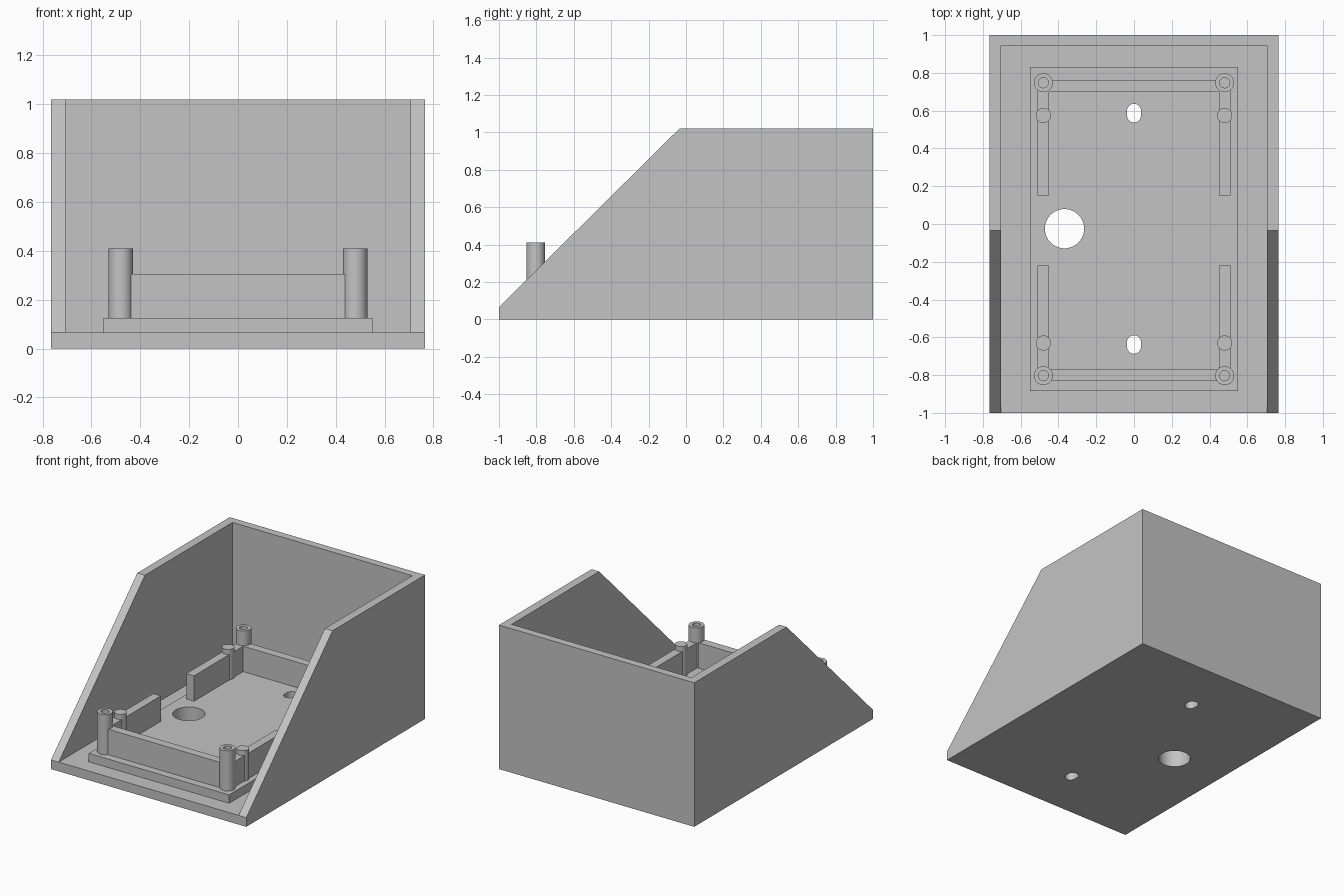
import bpy, bmesh, math
from mathutils import Vector

cube = bpy.data.objects.get("Cube")
if cube:
    bpy.data.objects.remove(cube, do_unlink=True)

GREY = (0.55, 0.55, 0.55, 1)
plastic = bpy.data.materials.new("grey plastic")
plastic.use_nodes = True
plastic.diffuse_color = GREY
plastic.node_tree.nodes["Principled BSDF"].inputs["Base Color"].default_value = GREY

HALF_W, WALL = 0.765, 0.06
FLOOR, PLINTH, RAIL, PEG, POST, TOP = 0.065, 0.125, 0.305, 0.34, 0.41, 1.02


def finish(name, bm):
    bmesh.ops.recalc_face_normals(bm, faces=bm.faces)
    mesh = bpy.data.meshes.new(name)
    bm.to_mesh(mesh)
    bm.free()
    mesh.materials.append(plastic)
    obj = bpy.data.objects.new(name, mesh)
    bpy.context.collection.objects.link(obj)
    return obj


def select(obj):
    bpy.ops.object.select_all(action='DESELECT')
    obj.select_set(True)
    bpy.context.view_layer.objects.active = obj


def smooth(obj):
    select(obj)
    bpy.ops.object.shade_smooth_by_angle(angle=math.radians(30))


def prism(name, points, direction):
    """Extrude a closed outline along a direction."""
    bm = bmesh.new()
    face = bm.faces.new([bm.verts.new(p) for p in points])
    new = bmesh.ops.extrude_face_region(bm, geom=[face])["geom"]
    verts = [v for v in new if isinstance(v, bmesh.types.BMVert)]
    bmesh.ops.translate(bm, verts=verts, vec=Vector(direction))
    return finish(name, bm)


def box(name, x0, x1, y0, y1, z0, z1):
    outline = [(x0, y0, z0), (x1, y0, z0), (x1, y1, z0), (x0, y1, z0)]
    return prism(name, outline, (0, 0, z1 - z0))


def slot(name, x, y, r, stretch, z0, z1, n=48):
    """Round column whose halves are pulled apart along y by stretch."""
    points = []
    for i in range(n):
        a = math.tau * (i + 0.5) / n
        shift = math.copysign(stretch, math.sin(a))
        points.append((x + r * math.cos(a), y + r * math.sin(a) + shift, z0))
    return prism(name, points, (0, 0, z1 - z0))


def lathe(name, x, y, profile):
    """Spin an (r, z) profile around a vertical axis."""
    bm = bmesh.new()
    verts = [bm.verts.new((r, 0, z)) for r, z in profile]
    edges = [bm.edges.new(pair) for pair in zip(verts, verts[1:])]
    bmesh.ops.spin(bm, geom=verts + edges, cent=(0, 0, 0), axis=(0, 0, 1),
                   angle=math.tau, steps=40, use_duplicate=False)
    bmesh.ops.remove_doubles(bm, verts=bm.verts, dist=0.0001)
    bmesh.ops.translate(bm, verts=bm.verts, vec=(x, y, 0))
    obj = finish(name, bm)
    smooth(obj)
    return obj


def cut(obj, cutters):
    select(obj)
    for cutter in cutters:
        mod = obj.modifiers.new("cut", 'BOOLEAN')
        mod.operation, mod.solver, mod.object = 'DIFFERENCE', 'EXACT', cutter
        bpy.ops.object.modifier_apply(modifier=mod.name)
    smooth(obj)


# Enclosure with sloping side walls, open at the front and top
side = [(-1, 0), (1, 0), (1, TOP), (-0.035, TOP), (-1, FLOOR)]
enclosure = prism("enclosure", [(-HALF_W, y, z) for y, z in side], (2 * HALF_W, 0, 0))
plinth = box("plinth", -0.55, 0.55, -0.885, 0.83, FLOOR, PLINTH)

# Cavity, cable hole and two screw slots
inner = HALF_W - WALL
cavity = box("cavity_cutter", -inner, inner, -1.2, 0.945, FLOOR, 1.3)
holes = [slot("cable_hole_cutter", -0.368, -0.025, 0.104, 0, -0.1, 0.2)]
for y in (0.587, -0.638):
    holes.append(slot("screw_slot_cutter", 0, y, 0.037, 0.012, -0.1, 0.2))
cut(enclosure, [cavity] + holes)
cut(plinth, holes)
for cutter in [cavity] + holes:
    bpy.data.objects.remove(cutter, do_unlink=True)

# Rails along the ends of the plinth
box("front_rail", -0.452, 0.452, -0.83, -0.77, PLINTH, RAIL)
box("back_rail", -0.452, 0.452, 0.70, 0.76, PLINTH, RAIL)

# Side rails, hollow screw posts and locating pegs on both sides
for sign, label in ((-1, "right"), (1, "left")):
    x = 0.48 * sign
    for end, y0, y1, post_y, peg_y in (("front", -0.77, -0.22, -0.803, -0.63),
                                       ("back", 0.15, 0.71, 0.748, 0.575)):
        part = end + "_" + label
        box(part + "_side_rail", x - 0.03, x + 0.03, y0, y1, PLINTH, RAIL)
        lathe(part + "_post", x, post_y,
              [(0, PLINTH), (0.05, PLINTH), (0.05, POST),
               (0.027, POST), (0.027, 0.2), (0, 0.2)])
        lathe(part + "_peg", x, peg_y,
              [(0, PLINTH), (0.04, PLINTH), (0.04, PEG), (0, PEG)])
